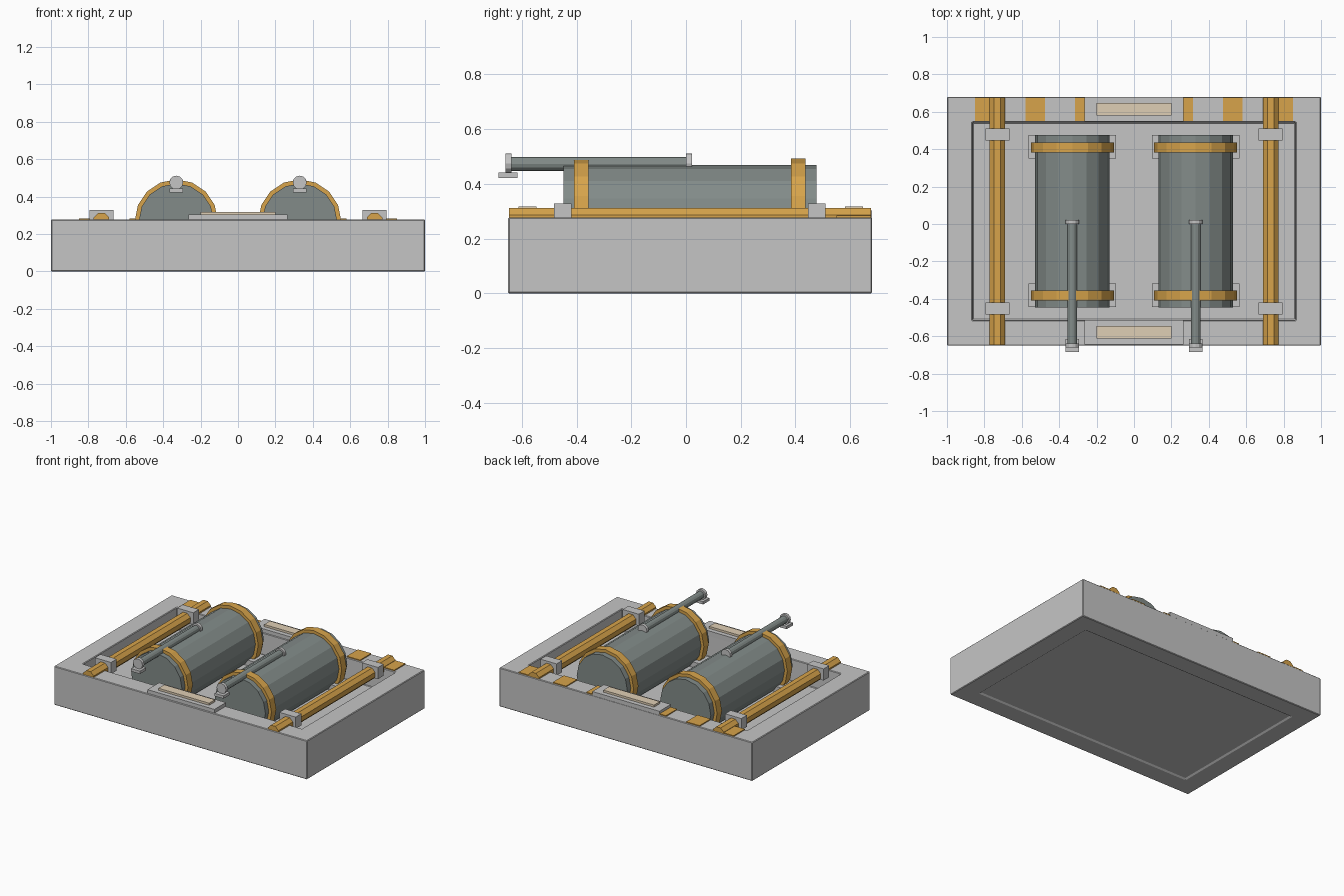
import bpy, bmesh, math
from mathutils import Matrix, Vector

cube = bpy.data.objects.get("Cube")
if cube:
    bpy.data.objects.remove(cube, do_unlink=True)


def material(name, rgb):
    mat = bpy.data.materials.new(name)
    mat.use_nodes = True
    mat.diffuse_color = (*rgb, 1)
    mat.node_tree.nodes["Principled BSDF"].inputs["Base Color"].default_value = (*rgb, 1)
    return mat


GREY = material("light grey metal", (0.56, 0.56, 0.56))
TEAL = material("grey green steel", (0.225, 0.26, 0.25))
BRASS = material("brass", (0.68, 0.37, 0.07))
CREAM = material("cream label", (0.74, 0.62, 0.46))


def finish(name, bm, mat, bevel=0.0):
    mesh = bpy.data.meshes.new(name)
    bm.to_mesh(mesh)
    bm.free()
    obj = bpy.data.objects.new(name, mesh)
    bpy.context.collection.objects.link(obj)
    mesh.materials.append(mat)
    if bevel:
        mod = obj.modifiers.new("edge_bevel", "BEVEL")
        mod.width = bevel
        mod.segments = 1
        mod.limit_method = "ANGLE"
    return obj


def block_mesh(x, y, z):
    """Block from (low, high) pairs on each axis."""
    bm = bmesh.new()
    bmesh.ops.create_cube(bm, size=1)
    size = Vector([r[1] - r[0] for r in (x, y, z)])
    mid = Vector([(r[0] + r[1]) / 2 for r in (x, y, z)])
    bmesh.ops.transform(bm, matrix=Matrix.Translation(mid) @ Matrix.Diagonal((*size, 1)), verts=bm.verts)
    return bm


def block(name, x, y, z, mat):
    return finish(name, block_mesh(x, y, z), mat)


def rod(name, x, y, z, radius, sides, mat, turn=0.0):
    """Cylinder lying along y."""
    bm = bmesh.new()
    bmesh.ops.create_cone(bm, cap_ends=True, segments=sides, radius1=radius,
                          radius2=radius, depth=y[1] - y[0])
    place = Matrix.Translation((x, sum(y) / 2, z)) @ Matrix.Rotation(math.pi / 2, 4, "X")
    bmesh.ops.transform(bm, matrix=place @ Matrix.Rotation(turn, 4, "Z"), verts=bm.verts)
    return finish(name, bm, mat)


# Tray with a sunken floor and a shallow panel underneath
FRONT, BACK, RIM = -0.65, 0.68, 0.277
bm = block_mesh((-1, 1), (FRONT, BACK), (0, RIM))
bm.normal_update()
for direction, depth in ((1, 0.157), (-1, 0.008)):
    face = max(bm.faces, key=lambda f: f.normal.z * direction * f.calc_area())
    bmesh.ops.inset_region(bm, faces=[face], thickness=0.135, use_even_offset=True)
    bmesh.ops.inset_region(bm, faces=[face], thickness=0.003, depth=-depth, use_even_offset=True)
finish("tray", bm, GREY, 0.011)

for side, label in ((-1, "right"), (1, "left")):
    # Tank, its straps and low cradles
    tx = 0.33 * side
    rod(label + "_tank", tx, (-0.447, 0.477), 0.27, 0.2, 16, TEAL)
    for end, y in (("front", -0.383), ("back", 0.41)):
        rod(f"{label}_{end}_strap", tx, (y - 0.027, y + 0.027), 0.27, 0.222, 16, BRASS)
        block(f"{label}_{end}_cradle", (tx - 0.235, tx + 0.235), (y - 0.06, y + 0.065),
              (0.11, 0.16), GREY)

    # Slim pipe on top of the tank, with end caps and a foot
    rod(label + "_pipe", tx, (-0.65, 0.01), 0.473, 0.026, 12, TEAL)
    rod(label + "_pipe_front_cap", tx, (-0.66, -0.638), 0.475, 0.037, 12, GREY)
    rod(label + "_pipe_back_cap", tx, (0, 0.022), 0.475, 0.036, 12, GREY)
    block(label + "_pipe_foot", (tx - 0.035, tx + 0.035), (-0.685, -0.615), (0.422, 0.442), GREY)

    # Side rail with two clamps
    rx = 0.73 * side
    rod(label + "_rail", rx, (FRONT + 0.004, BACK - 0.004), 0.27, 0.045, 8, BRASS, math.pi / 8)
    for end, y in (("front", -0.451), ("back", 0.478)):
        block(f"{label}_{end}_clamp", (rx - 0.064, rx + 0.064), (y - 0.032, y + 0.032),
              (0.245, 0.328), GREY)

    # Flat brass strips across the back rim
    for i, (a, b) in enumerate(((0.265, 0.315), (0.475, 0.58), (0.69, 0.85))):
        low, high = sorted((a * side, b * side))
        block(f"{label}_rim_strip_{i + 1}", (low, high), (0.55, BACK - 0.004), (0.265, 0.284), BRASS)

# Raised label plates on the front and back rims
for end, y in (("front", -0.579), ("back", 0.614)):
    block(end + "_plate", (-0.265, 0.265), (y - 0.065, y + 0.065), (0.265, 0.303), GREY)
    block(end + "_label", (-0.2, 0.2), (y - 0.033, y + 0.033), (0.30, 0.318), CREAM)
